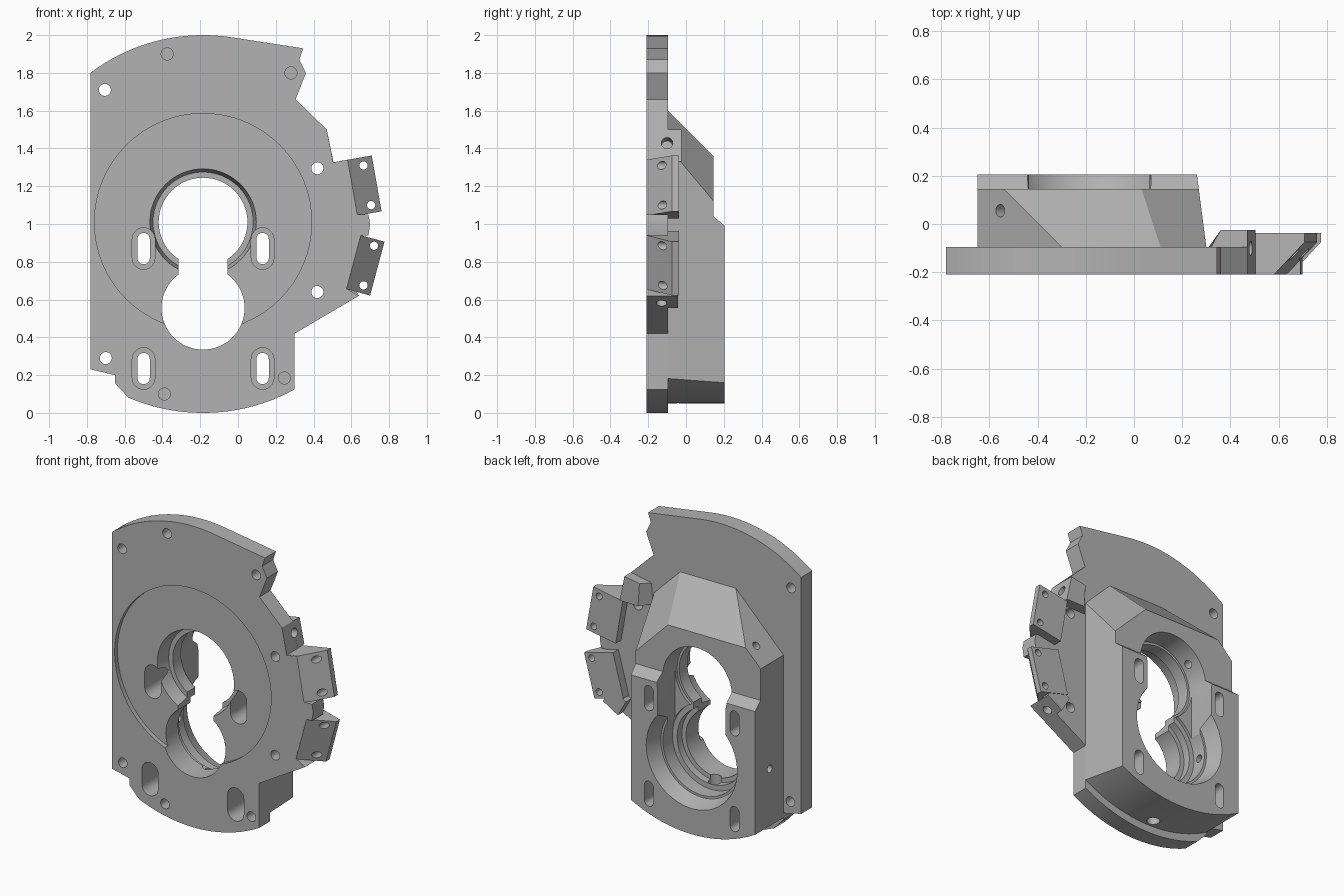
import bpy, bmesh
from math import sin, cos, pi, sqrt, radians
from mathutils import Vector

cube = bpy.data.objects.get("Cube")
if cube:
    bpy.data.objects.remove(cube, do_unlink=True)

metal = bpy.data.materials.new("machined_grey")
metal.use_nodes = True
grey = (0.45, 0.45, 0.45, 1)
metal.diffuse_color = grey
metal.node_tree.nodes["Principled BSDF"].inputs["Base Color"].default_value = grey

FRONT, BACK, DEEP = -0.21, -0.095, 0.205   # plate front, plate back, housing back
CX, UP, LOW = -0.185, 1.01, 0.555          # bore axes
cutters = []


def finish(name, bm, cutter=False):
    bmesh.ops.recalc_face_normals(bm, faces=bm.faces)
    mesh = bpy.data.meshes.new(name)
    bm.to_mesh(mesh)
    bm.free()
    ob = bpy.data.objects.new(name, mesh)
    bpy.context.collection.objects.link(ob)
    if cutter:
        ob.hide_render = True
        cutters.append(ob)
    else:
        mesh.materials.append(metal)
    return ob


def prism_mesh(ring_a, ring_b):
    """Closed solid between two matching rings of 3D points."""
    bm = bmesh.new()
    a = [bm.verts.new(p) for p in ring_a]
    b = [bm.verts.new(p) for p in ring_b]
    bm.faces.new(a)
    bm.faces.new(b[::-1])
    for i in range(len(a)):
        j = (i + 1) % len(a)
        bm.faces.new((a[i], b[i], b[j], a[j]))
    return bm


def slab(pts, y0, y1):
    return prism_mesh([(x, y0, z) for x, z in pts], [(x, y1, z) for x, z in pts])


def rod(p0, p1, r0, r1=None, seg=24):
    """Round cutter between two points, optionally tapered."""
    p0, p1 = Vector(p0), Vector(p1)
    rot = (p1 - p0).to_track_quat('Z', 'Y')
    rings = [[p + rot @ Vector((r * cos(2 * pi * i / seg), r * sin(2 * pi * i / seg), 0))
              for i in range(seg)] for p, r in ((p0, r0), (p1, r1 or r0))]
    return finish("hole_cutter", prism_mesh(*rings), True)


def bore(z, y0, y1, r0, r1=None):
    return rod((CX, y0, z), (CX, y1, z), r0, r1, 64)


def drill(x, z, y0, y1, r=0.032):
    return rod((x, y0, z), (x, y1, z), r)


def stadium(x, z, r, half, y0, y1):
    pts = [(x + r * cos(t), z + r * sin(t) + (half - r) * (1 if k < 13 else -1))
           for k in range(26) for t in [pi * (k if k < 13 else k - 1) / 12]]
    return finish("slot_cutter", slab(pts, y0, y1), True)


def block(x0, x1, z0, z1, y0, y1):
    return finish("block_cutter", slab([(x0, z0), (x1, z0), (x1, z1), (x0, z1)], y0, y1), True)


def arc(r, x0, x1, side, n=20):
    """Arc about the upper bore axis, side +1 over the top, -1 underneath."""
    xs = [x0 + (x1 - x0) * i / n for i in range(n + 1)]
    return [(x, UP + side * sqrt(r * r - (x - CX) ** 2)) for x in xs]


def carve(ob, tools):
    for t in tools:
        m = ob.modifiers.new("cut", 'BOOLEAN')
        m.operation, m.solver, m.object = 'DIFFERENCE', 'EXACT', t
    dg = bpy.context.evaluated_depsgraph_get()
    mesh = bpy.data.meshes.new_from_object(ob.evaluated_get(dg))
    ob.modifiers.clear()
    ob.data = mesh


# Front plate outline
outline = arc(0.99, -0.78, -0.04, 1)
outline += [(0.345, 1.93), (0.325, 1.87), (0.36, 1.80), (0.305, 1.66), (0.47, 1.50),
            (0.505, 1.325), (0.58, 1.34), (0.63, 1.05), (0.69, 1.05), (0.70, 1.0),
            (0.69, 0.94), (0.65, 0.94), (0.57, 0.66), (0.64, 0.62), (0.30, 0.42)]
outline += arc(1.01, 0.30, -0.58, -1)
outline += [(-0.65, 0.155), (-0.65, 0.20), (-0.78, 0.23)]
plate = finish("front_plate", slab(outline, FRONT, BACK))

# Rear housing: arched-bottom block trimmed by slanted planes
body = arc(0.96, -0.65, 0.32, -1) + [(0.32, 1.6), (-0.65, 1.6)]
bm = slab(body, BACK, DEEP)
trims = [((0.30, BACK, 0), (1, 0.13, 0)),        # drafted side
         ((0, BACK, 1.6), (0, 1, 1)),            # roof slope
         ((-0.65, 0, 1.25), (-1, 0, 1)),         # corner chamfer
         ((0.11, BACK, 1.6), (1, 1.33, 1))]      # slanted corner
for co, no in trims:
    bmesh.ops.bisect_plane(bm, geom=bm.verts[:] + bm.edges[:] + bm.faces[:], dist=1e-5,
                           plane_co=co, plane_no=Vector(no).normalized(), clear_outer=True)
    bmesh.ops.holes_fill(bm, edges=[e for e in bm.edges if e.is_boundary], sides=0)
housing = finish("rear_housing", bm)

# Raised bosses behind the plate edge
upper_boss = finish("upper_boss", prism_mesh(
    [(x, BACK, z) for x, z in ((0.47, 1.50), (0.505, 1.33), (0.31, 1.33), (0.32, 1.47))],
    [(x, -0.025, z) for x, z in ((0.47, 1.50), (0.505, 1.33), (0.37, 1.33), (0.36, 1.48))]))
lower_boss = finish("lower_boss", slab(
    [(0.64, 0.62), (0.53, 0.555), (0.47, 0.66), (0.59, 0.72)], BACK, -0.042))


# Angled sensor pads
def pad(name, corner, tilt, length):
    c, s = cos(tilt), sin(tilt)
    section = [(0, FRONT), (0.13, -0.075), (0.13, -0.038), (-0.09, -0.038), (-0.09, -0.2)]
    rings = [[(corner[0] + u * c + v * s, y, corner[1] + u * s - v * c) for u, y in section]
             for v in (0, length)]
    return finish(name, prism_mesh(*rings))


upper_pad = pad("upper_pad", (0.58, 1.34), radians(10), 0.30)
lower_pad = pad("lower_pad", (0.65, 0.94), radians(-15), 0.295)

# Bores shared by plate and housing
shared = [bore(UP, -0.3, 0.3, 0.235), bore(LOW, -0.3, 0.3, 0.22),
          block(-0.315, -0.055, 0.7, 0.85, -0.3, 0.3),
          bore(UP, -0.215, -0.085, 0.288, 0.265)]
for x in (-0.5, 0.13):
    for z in (0.235, 0.87):
        shared += [stadium(x, z, 0.033, 0.083, -0.3, 0.3),
                   stadium(x, z, 0.06, 0.11, -0.3, 0.08)]

# Plate-only cuts
boss_hole = rod((0.55, -0.1, 1.44), (0.38, -0.1, 1.41), 0.03)
edge_hole = rod((0.62, -0.13, 0.50), (0.52, -0.13, 0.67), 0.028)
plate_cuts = [bore(UP, -0.3, -0.18, 0.575), boss_hole, edge_hole]
for x, z in ((-0.705, 1.71), (-0.70, 0.29), (0.42, 1.295), (0.42, 0.64)):
    plate_cuts.append(drill(x, z, -0.3, 0))
for x, z in ((-0.375, 1.9), (0.28, 1.8), (0.245, 0.185), (-0.39, 0.10)):
    plate_cuts.append(drill(x, z, -0.3, -0.13))

# Housing-only cuts
step = finish("step_cutter", prism_mesh(*[[(x, y, z) for y, z in (
    (0.145, 1.04), (0.229, 0.97), (0.3, 0.97), (0.3, 1.8), (0.145, 1.8))] for x in (-1, 1)]), True)
house_cuts = [step, bore(UP, 0.0, 0.3, 0.25, 0.26),
              block(CX - 0.25, CX + 0.25, 0.6, UP, 0.02, 0.3),
              bore(LOW, 0.1, 0.24, 0.30, 0.345), bore(LOW, 0.0, 0.12, 0.285),
              bore(LOW, -0.05, 0.02, 0.25),
              rod((-0.62, 0.055, 1.41), (-0.3, 0.055, 1.09), 0.026),
              rod((-0.8, 0.05, 0.55), (-0.35, 0.05, 0.55), 0.025),
              rod((CX, -0.04, -0.1), (CX, -0.04, 0.4), 0.04)]

pad_holes = [drill(x, z, -0.3, 0.1, 0.022) for x, z in
             ((0.665, 1.31), (0.705, 1.10), (0.72, 0.885), (0.665, 0.675))]

carve(plate, shared + plate_cuts)
carve(housing, shared + house_cuts)
carve(upper_boss, [boss_hole])
carve(lower_boss, [edge_hole])
carve(upper_pad, pad_holes[:2])
carve(lower_pad, pad_holes[2:])

for t in cutters:
    bpy.data.objects.remove(t, do_unlink=True)

# Smooth the round walls, keep machined edges crisp
for ob in (plate, housing, upper_boss, lower_boss, upper_pad, lower_pad):
    bpy.ops.object.select_all(action='DESELECT')
    ob.select_set(True)
    bpy.context.view_layer.objects.active = ob
    bpy.ops.object.shade_smooth_by_angle(angle=radians(30))
